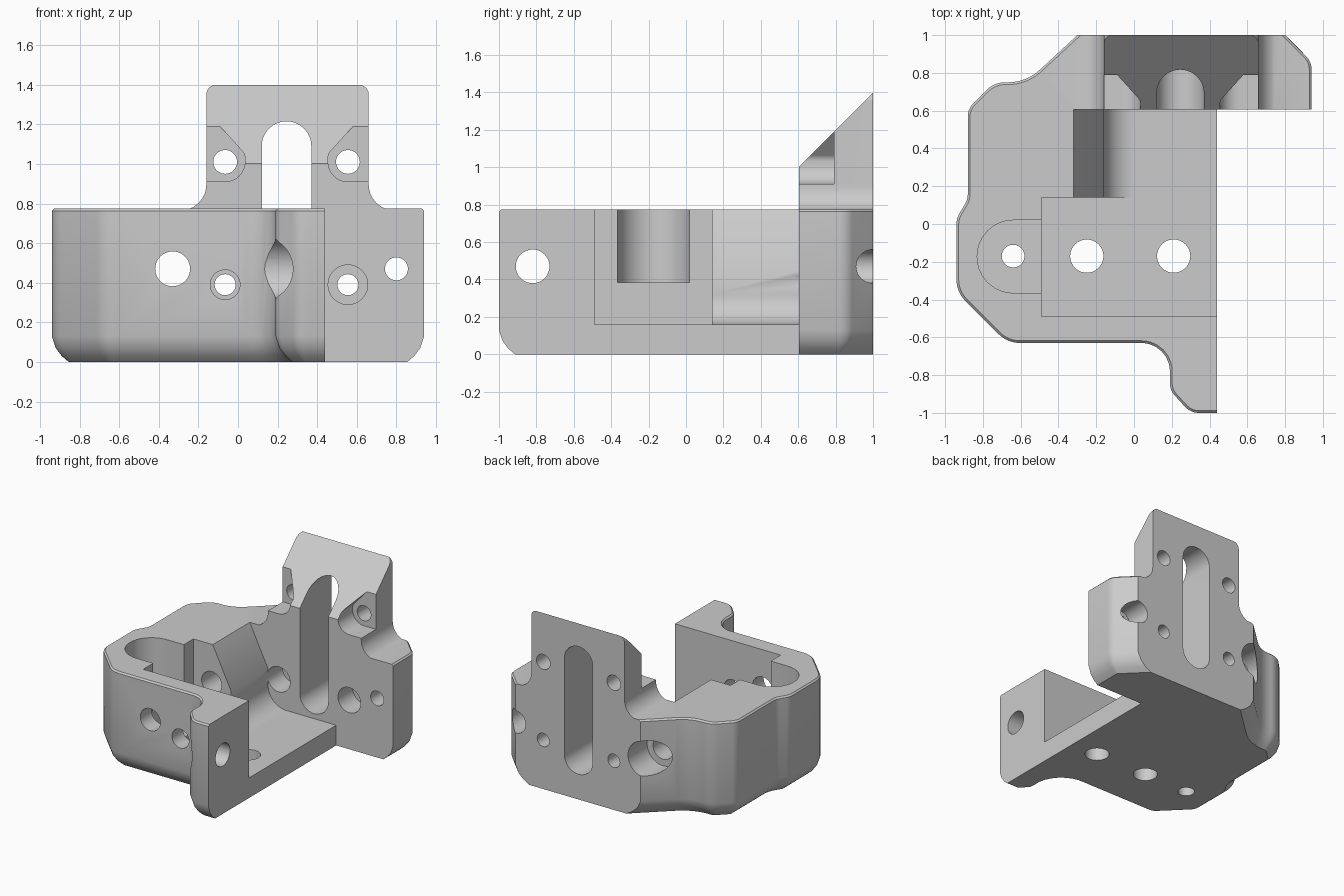
import bpy, bmesh, math
from mathutils import Vector

if "Cube" in bpy.data.objects:
    bpy.data.objects.remove(bpy.data.objects["Cube"])

grey = bpy.data.materials.new("plain_grey")
grey.use_nodes = True
grey.diffuse_color = (0.6, 0.6, 0.6, 1)
grey.node_tree.nodes["Principled BSDF"].inputs["Base Color"].default_value = (0.6, 0.6, 0.6, 1)

TOP, FACE, BACK, SIDE = 0.775, 0.605, 1.0, 0.44
FOOT = TOP - 0.01


def rounded(corners, steps=8):
    """Turn (x, y, radius) corners into a polygon with true arcs."""
    out = []
    for i, (x, y, r) in enumerate(corners):
        p = Vector((x, y))
        if not r:
            out.append(p)
            continue
        u = (Vector(corners[i - 1][:2]) - p).normalized()
        v = (Vector(corners[(i + 1) % len(corners)][:2]) - p).normalized()
        half = u.angle(v) / 2
        c = p + (u + v).normalized() * r / math.sin(half)
        a = p + u * r / math.tan(half) - c
        b = p + v * r / math.tan(half) - c
        for k in range(steps + 1):
            out.append(c + a.lerp(b, k / steps).normalized() * r)
    return out


def circle(x, y, r, n=40):
    return [(x + r * math.cos(math.tau * i / n), y + r * math.sin(math.tau * i / n))
            for i in range(n)]


def rect(x0, x1, y0, y1):
    return [(x0, y0), (x1, y0), (x1, y1), (x0, y1)]


def loft(name, rings):
    """Skin closed rings of 3D points and cap both ends."""
    bm = bmesh.new()
    rows = [[bm.verts.new(p) for p in ring] for ring in rings]
    for a, b in zip(rows, rows[1:]):
        for i in range(len(a)):
            j = (i + 1) % len(a)
            bm.faces.new((a[i], a[j], b[j], b[i]))
    bm.faces.new(rows[0])
    bm.faces.new(rows[-1])
    bmesh.ops.recalc_face_normals(bm, faces=bm.faces)
    mesh = bpy.data.meshes.new(name)
    bm.to_mesh(mesh)
    bm.free()
    mesh.materials.append(grey)
    ob = bpy.data.objects.new(name, mesh)
    bpy.context.collection.objects.link(ob)
    return ob


def prism(name, pts, axis, lo, hi):
    place = {"x": lambda p, t: (t, p[0], p[1]),
             "y": lambda p, t: (p[0], t, p[1]),
             "z": lambda p, t: (p[0], p[1], t)}[axis]
    return loft(name, [[place(p, t) for p in pts] for t in (lo, hi)])


def combine(target, tool, operation="DIFFERENCE"):
    mod = target.modifiers.new("boolean", "BOOLEAN")
    mod.operation, mod.object, mod.solver = operation, tool, "EXACT"
    bpy.context.view_layer.objects.active = target
    bpy.ops.object.modifier_apply(modifier=mod.name)
    bpy.data.objects.remove(tool)


def cut(target, pts, axis, lo, hi):
    combine(target, prism("cutter", pts, axis, lo, hi))


def inset(pts, d):
    """Shrink the clockwise outline, leaving the flat mating sides in place."""
    lines = []
    for i, p in enumerate(pts):
        q = pts[(i + 1) % len(pts)]
        e = (q - p).normalized()
        n = Vector((e.y, -e.x))
        fixed = any(abs(p[k] - s) < 1e-4 and abs(q[k] - s) < 1e-4
                    for k, s in ((0, SIDE), (1, BACK), (1, FACE)))
        lines.append((n, n.dot(p) + (0 if fixed else d)))
    out = []
    for i in range(len(pts)):
        (m, a), (n, b) = lines[i - 1], lines[i]
        det = m.x * n.y - m.y * n.x
        out.append(Vector(((a * n.y - b * m.y) / det, (m.x * b - n.x * a) / det)))
    return out


# Main body with rounded lower rim and fine top chamfer
outline = rounded([
    (SIDE, -1, 0), (0.30, -1, 0.1), (0.19, -0.88, 0.1), (0.19, -0.63, 0.15),
    (-0.67, -0.63, 0.16), (-0.94, -0.36, 0.16), (-0.94, 0.03, 0.12),
    (-0.88, 0.13, 0.1), (-0.88, 0.61, 0.1), (-0.74, 0.75, 0.14),
    (-0.57, 0.75, 0.25), (-0.30, BACK, 0), (0.80, BACK, 0),
    (0.94, 0.86, 0.1), (0.94, FACE, 0), (SIDE, FACE, 0)])
levels = [(0, 0.085), (0.03, 0.05), (0.07, 0.02), (0.13, 0), (TOP - 0.012, 0), (TOP, 0.012)]
body = loft("bracket_body", [[(p.x, p.y, z) for p in inset(outline, d)] for z, d in levels])

# Upright back plate, flared at its foot and sloped at the front
plate = rounded([(-0.294, 0.6, 0), (-0.294, FOOT, 0), (-0.16, FOOT, 0.13),
                 (-0.16, 1.4, 0.05), (0.66, 1.4, 0.05), (0.66, FOOT, 0.13),
                 (0.794, FOOT, 0), (0.794, 0.6, 0)])
back_plate = prism("back_plate", plate, "y", FACE, BACK)
cut(back_plate, [(0.5, 0.898), (1.1, 1.498), (0.5, 1.498)], "x", -1, 1)
combine(body, back_plate, "UNION")

# Open tray, its stepped side and the round-ended recess
cut(body, rect(-0.49, 0.6, -0.49, 0.14), "z", 0.16, 1)
step = rounded([(-0.32, 1, 0), (-0.32, TOP, 0), (-0.16, 0.45, 0),
                (-0.16, 0.16, 0.16), (0.6, 0.16, 0), (0.6, 1, 0)])
cut(body, step, "y", 0.1, FACE)
recess = rounded([(-0.83, -0.365, 0.19), (-0.45, -0.365, 0), (-0.45, 0.02, 0),
                  (-0.83, 0.02, 0.19)])
cut(body, recess, "z", 0.385, 1)

# Long slot in the back plate
slot = rounded([(0.12, 0.2, 0.124), (0.37, 0.2, 0.124), (0.37, 1.215, 0.124),
                (0.12, 1.215, 0.124)])
cut(body, slot, "y", 0.55, 1.1)

# Upper bolt seats and plate bolt holes, mirrored about the slot
seat = rounded([(-0.3, 0.91, 0), (0.035, 0.91, 0.1), (0.035, 1.05, 0.05),
                (-0.2, 1.31, 0), (-0.3, 1.31, 0)])
for flip in (False, True):
    across = (lambda x: 0.49 - x) if flip else (lambda x: x)
    cut(body, [(across(p.x), p.y) for p in seat], "y", 0.5, 0.79)
    x = across(-0.065)
    cut(body, circle(x, 1.01, 0.06), "y", 0.7, 1.1)
    cut(body, circle(x, 0.39, 0.1), "y", 0.585, 0.79)
    cut(body, circle(x, 0.39, 0.053), "y", 0.7, 1.1)

# Front wall holes and the long bore with its rear counterbore
cut(body, circle(-0.065, 0.39, 0.075), "y", -0.8, -0.4)
cut(body, circle(-0.33, 0.47, 0.088), "y", -0.8, 1.1)
cut(body, circle(-0.33, 0.47, 0.14), "y", 0.76, 1.1)

# Side ear hole with rear counterbore
cut(body, circle(0.8, 0.47, 0.058), "y", 0.5, 1.1)
cut(body, circle(0.8, 0.47, 0.09), "y", 0.8, 1.1)

# Front lug cross hole and counterbore
cut(body, circle(-0.82, 0.47, 0.09), "x", 0, 0.6)
cut(body, circle(-0.82, 0.47, 0.155), "x", -0.1, 0.29)

# Floor holes
for x, r in ((-0.64, 0.06), (-0.25, 0.088), (0.21, 0.088)):
    cut(body, circle(x, -0.17, r), "z", -0.1, 0.5)

bpy.ops.object.select_all(action="DESELECT")
body.select_set(True)
bpy.context.view_layer.objects.active = body
bpy.ops.object.shade_smooth_by_angle(angle=math.radians(30))
